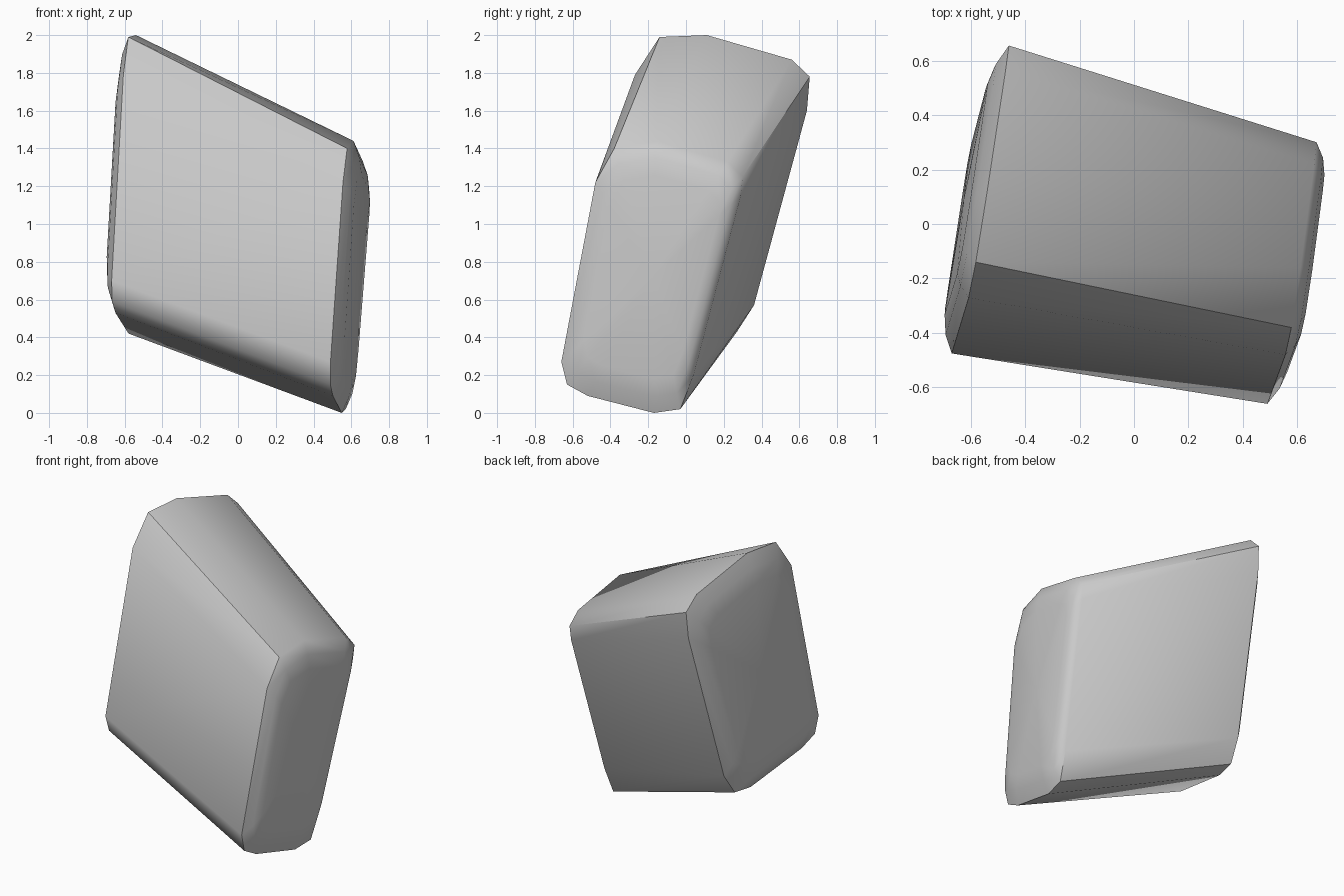
import bpy, bmesh
from math import radians

if "Cube" in bpy.data.objects:
    bpy.data.objects.remove(bpy.data.objects["Cube"])

# Matching end outlines as (y, z), running clockwise from the top
LEFT = [(-.14, 1.99), (.11, 2.0), (.56, 1.87), (.655, 1.78), (.64, 1.6), (.36, .57),
        (.27, .43), (.13, .42), (-.32, .53), (-.44, .59), (-.475, .7), (-.27, 1.79)]
RIGHT = [(-.38, 1.40), (-.16, 1.44), (.22, 1.33), (.30, 1.25), (.29, 1.15), (.04, .2),
         (-.03, .02), (-.17, 0), (-.52, .09), (-.63, .15), (-.66, .27), (-.48, 1.22)]
# Slanted end planes: x = a + b*y + c*z
LEFT_PLANE = (-.612, .16, .027)
RIGHT_PLANE = (.574, .145, .042)
# Inset rings on each end: scale and outward bulge
RINGS = [(1, 0), (.88, .035), (.75, .052)]

bm = bmesh.new()


def bridge(a, b):
    n = len(a)
    for i in range(n):
        j = (i + 1) % n
        bm.faces.new((a[i], a[j], b[j], b[i]))


def make_end(outline, plane, side):
    """Build a gently domed end and return its outer ring."""
    n = len(outline)
    cy = (min(p[0] for p in outline) + max(p[0] for p in outline)) / 2
    cz = (min(p[1] for p in outline) + max(p[1] for p in outline)) / 2

    def vert(y, z, bulge):
        a, b, c = plane
        return bm.verts.new((a + b * y + c * z + side * bulge, y, z))

    rings = [[vert(cy + (y - cy) * s, cz + (z - cz) * s, h) for y, z in outline]
             for s, h in RINGS]
    for a, b in zip(rings, rings[1:]):
        bridge(a, b)
    centre = vert(cy, cz, .06)
    for i in range(n):
        bm.faces.new((rings[-1][i], rings[-1][(i + 1) % n], centre))
    return rings[0]


# Domed ends joined by long facets
bridge(make_end(LEFT, LEFT_PLANE, -1), make_end(RIGHT, RIGHT_PLANE, 1))
bmesh.ops.recalc_face_normals(bm, faces=bm.faces)

mesh = bpy.data.meshes.new("rock_block")
bm.to_mesh(mesh)
bm.free()
rock = bpy.data.objects.new("rock_block", mesh)
bpy.context.collection.objects.link(rock)
bpy.context.view_layer.objects.active = rock
rock.select_set(True)
bpy.ops.object.shade_smooth_by_angle(angle=radians(50))
